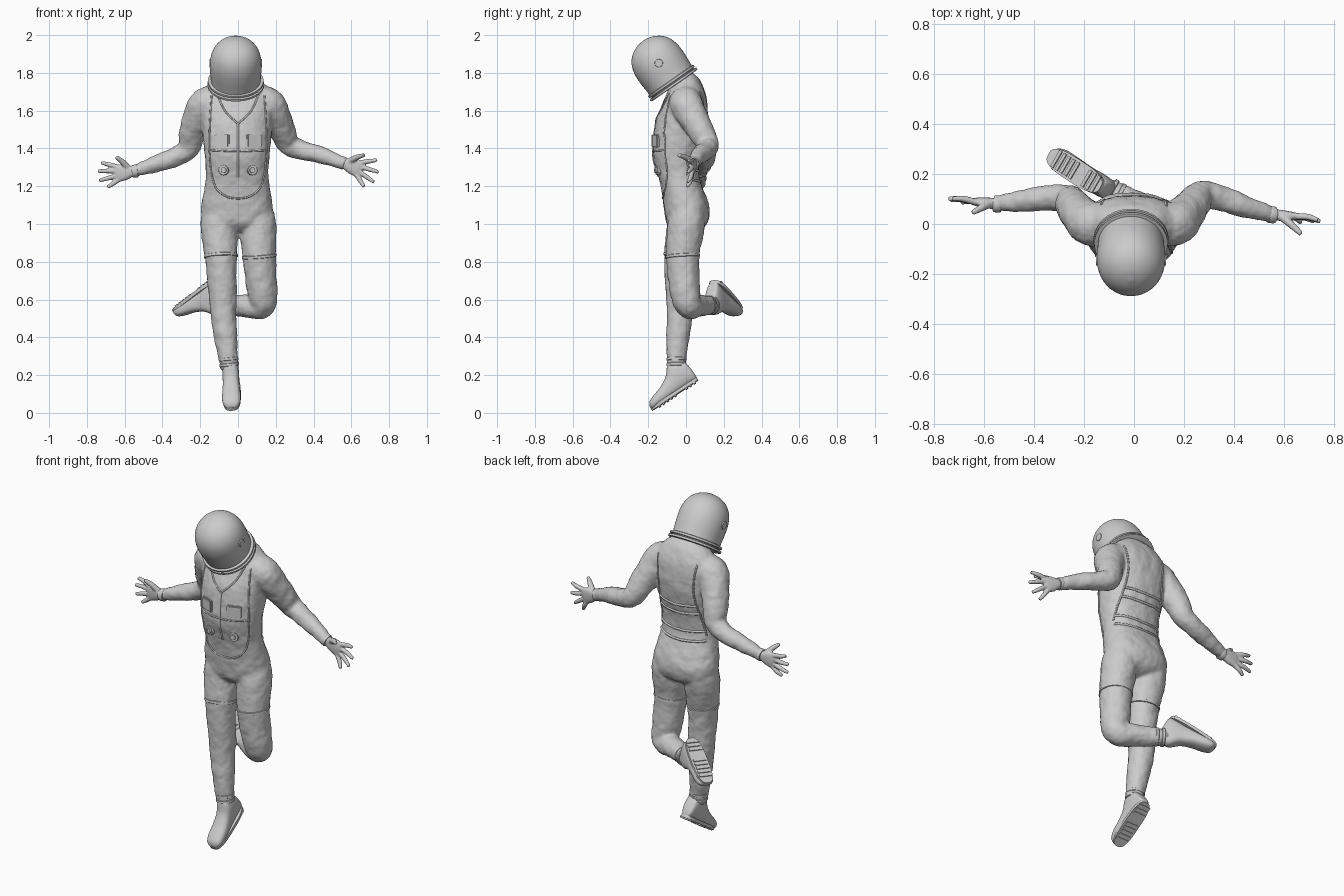
import bpy, bmesh, math
from mathutils import Vector as V, Matrix
from mathutils.bvhtree import BVHTree

if "Cube" in bpy.data.objects:
    bpy.data.objects.remove(bpy.data.objects["Cube"])

X = V((1, 0, 0))
Y = V((0, 1, 0))


def spline(rows, n=5):
    """Catmull-Rom resampling of rows of numbers."""
    p = [V(r) for r in rows]
    p = [p[0]] + p + [p[-1]]
    out = []
    for i in range(1, len(p) - 2):
        a, b, c, d = p[i - 1:i + 3]
        for k in range(n):
            t = k / n
            out.append(0.5 * (2 * b + (c - a) * t + (2 * a - 5 * b + 4 * c - d) * t * t
                              + (3 * b - a - 3 * c + d) * t ** 3))
    return out + [p[-2]]


def ring(c, a, b, e=2.0, n=32):
    pts = []
    for i in range(n):
        t = 2 * math.pi * i / n
        co, si = math.cos(t), math.sin(t)
        pts.append(c + a * math.copysign(abs(co) ** (2 / e), co)
                   + b * math.copysign(abs(si) ** (2 / e), si))
    return pts


def loft(bm, rings):
    vs = [[bm.verts.new(p) for p in r] for r in rings]
    n = len(vs[0])
    faces = [bm.faces.new((r[i], r[(i + 1) % n], s[(i + 1) % n], s[i]))
             for r, s in zip(vs, vs[1:]) for i in range(n)]
    faces += [bm.faces.new(vs[0]), bm.faces.new(vs[-1])]
    bmesh.ops.recalc_face_normals(bm, faces=faces)


def tube(bm, rows, n=5, sides=24):
    """Round limb along a path of (x, y, z, radius)."""
    pts = spline(rows, n)
    rings, side = [], None
    for i, p in enumerate(pts):
        t = (pts[min(i + 1, len(pts) - 1)] - pts[max(i - 1, 0)]).to_3d().normalized()
        side = side or t.orthogonal()
        side = (side - t * side.dot(t)).normalized()
        rings.append(ring(p.to_3d(), side * p[3], t.cross(side) * p[3], n=sides))
    loft(bm, rings)


def finish(bm, name, angle=40):
    me = bpy.data.meshes.new(name)
    bm.to_mesh(me)
    bm.free()
    me.shade_smooth()
    me.set_sharp_from_angle(angle=math.radians(angle))
    ob = bpy.data.objects.new(name, me)
    bpy.context.collection.objects.link(ob)
    return ob


def fuse(ob, voxel, smooth):
    m = ob.modifiers.new("fuse", 'REMESH')
    m.mode, m.voxel_size, m.use_smooth_shade = 'VOXEL', voxel, True
    s = ob.modifiers.new("relax", 'SMOOTH')
    s.factor, s.iterations = 0.5, smooth


def band(name, c, axis, r, h):
    axis = V(axis).normalized()
    a = axis.orthogonal().normalized()
    b = axis.cross(a)
    bm = bmesh.new()
    loft(bm, [ring(V(c) + axis * h * k, a * r * s, b * r * s)
              for k, s in ((-.5, .94), (-.35, 1), (.35, 1), (.5, .94))])
    return finish(bm, name)


# Suit: torso, arms and legs fused into one skin
bm = bmesh.new()
torso = [(1.80, -.02, .04, .06), (1.765, -.06, .07, .12), (1.715, -.09, .095, .17), (1.66, -.115, .11, .19),
         (1.56, -.155, .115, .19), (1.45, -.172, .10, .18), (1.35, -.172, .075, .17), (1.25, -.145, .07, .165),
         (1.15, -.125, .105, .18), (1.07, -.115, .125, .19), (1.0, -.10, .11, .17), (.96, -.06, .06, .1)]
loft(bm, [ring(V((-.005, (f + k) / 2, z)), X * w, Y * (k - f) / 2, 2.3) for z, f, k, w in spline(torso)])
limbs = {
    "right_arm": [(-.10, 0, 1.64, .085), (-.17, .0, 1.635, .088), (-.215, .035, 1.56, .078), (-.245, .075, 1.47, .068),
                  (-.262, .098, 1.40, .058), (-.33, .105, 1.355, .051), (-.43, .095, 1.32, .045), (-.55, .08, 1.28, .03)],
    "left_arm": [(.09, 0, 1.64, .085), (.16, .0, 1.635, .088), (.205, .04, 1.56, .078), (.24, .085, 1.48, .068),
                 (.272, .115, 1.42, .058), (.34, .105, 1.39, .051), (.44, .07, 1.365, .045), (.56, .035, 1.32, .03)],
    "right_leg": [(-.095, .005, 1.06, .095), (-.10, -.005, .98, .098), (-.09, -.03, .83, .086), (-.085, -.035, .70, .077),
                  (-.08, -.032, .6, .073), (-.077, -.035, .5, .067), (-.065, -.043, .4, .061), (-.053, -.05, .3, .052),
                  (-.045, -.05, .23, .047)],
    "left_leg": [(.095, .008, 1.06, .095), (.105, 0, .98, .098), (.112, -.018, .83, .088), (.122, -.01, .7, .083),
                 (.132, 0, .61, .077), (.12, .02, .565, .068), (.06, .048, .565, .062), (0, .08, .568, .056),
                 (-.07, .12, .57, .048), (-.115, .145, .57, .045)]}
for rows in limbs.values():
    tube(bm, rows)
suit = finish(bm, "suit")
fuse(suit, .008, 8)
tex = bpy.data.textures.new("cloth_folds", 'CLOUDS')
tex.noise_scale = .05
d = suit.modifiers.new("folds", 'DISPLACE')
d.texture, d.strength, d.mid_level = tex, .009, .45

# Helmet and neck ring, tilted forward
base, up = V((-.012, -.07, 1.745)), V((0, -.57, .82)).normalized()
back = up.cross(X) * -1
shell = [(.05, .10), (.0, .12), (-.005, .133), (.05, .138), (.10, .141), (.15, .139), (.2, .125),
         (.24, .095), (.266, .05), (.275, .002)]
bm = bmesh.new()
loft(bm, [ring(base + up * h, X * max(r, .002) * .97, back * max(r, .002), n=48) for h, r in spline(shell, 4)])
finish(bm, "helmet", 60)
for name, h, r, t in (("neck_ring_lower", -.008, .15, .016), ("neck_ring_upper", .012, .147, .016)):
    band(name, base + up * h, up, r, t)
for s in (-1, 1):
    band("helmet_pivot", base + up * .13 + X * s * .134, X, .022, .012)

# Gloves: flattened palm, four fingers and a thumb
def glove(name, wrist, knuckle, tips, thumb):
    wrist, knuckle = V(wrist), V(knuckle)
    axis = (knuckle - wrist).normalized()
    thick = (Y - axis * axis.y).normalized()
    wide = axis.cross(thick)
    if wide.z < 0:
        wide = -wide
    bm = bmesh.new()
    loft(bm, [ring(wrist.lerp(knuckle, t), wide * w, thick * h, 2.4, 20)
              for t, w, h in ((-.2, .026, .024), (.15, .028, .023), (.5, .042, .021), (.85, .047, .017), (1.05, .042, .012))])
    for tip, off in zip(tips, (.034, .012, -.012, -.034)):
        a, b = wrist.lerp(knuckle, .9) + wide * off, V(tip)
        mid = a.lerp(b, .55) + thick * .006
        tube(bm, [(*a, .0135), (*mid, .0125), (*b, .009)], 4, 12)
    a, b = wrist.lerp(knuckle, .3) + wide * .015, V(thumb)
    mid = a.lerp(b, .5) + wide * .006
    tube(bm, [(*a, .018), (*mid, .015), (*b, .010)], 4, 12)
    fuse(finish(bm, name), .0045, 3)
    band(name + "_cuff", wrist, axis, .034, .03)


glove("right_glove", (-.545, .08, 1.28), (-.645, .09, 1.268),
      [(-.725, .10, 1.325), (-.742, .10, 1.28), (-.735, .095, 1.23), (-.69, .085, 1.195)], (-.645, .045, 1.355))
glove("left_glove", (.55, .037, 1.325), (.648, .03, 1.29),
      [(.735, .015, 1.338), (.744, .01, 1.275), (.72, .01, 1.222), (.667, .005, 1.198)], (.668, -.04, 1.365))


# Boots: upper, sole and tread bars in an ankle-based frame
def boot(name, ankle, toe, down):
    o, f = V(ankle), V(toe).normalized()
    n = V(down)
    n = (n - f * n.dot(f)).normalized()
    s = f.cross(n)
    upper = [(-.058, .06, .105, .02), (-.048, .0, .118, .034), (-.015, -.04, .12, .042), (.03, -.04, .12, .044),
             (.075, .01, .12, .044), (.13, .042, .12, .048), (.185, .06, .12, .049), (.22, .075, .12, .04),
             (.235, .095, .115, .02)]
    bm = bmesh.new()
    loft(bm, [ring(o + f * u + n * (a + b) / 2, s * w, n * (b - a) / 2, 2.5, 24) for u, a, b, w in spline(upper, 4)])
    finish(bm, name, 60)
    bm = bmesh.new()
    loft(bm, [ring(o + f * .09 + n * k, f * .147, s * .048, 3, 40) for k in (.106, .124)])
    frame = Matrix((f, s, n)).transposed().to_4x4()
    for u in (-.03, -.005, .02, .09, .115, .14, .165, .19):
        bmesh.ops.create_cube(bm, size=1, matrix=Matrix.Translation(o + f * u + n * .124) @ frame
                              @ Matrix.Diagonal((.014, .074, .012, 1)))
    finish(bm, name + "_sole", 30)


boot("right_boot", (-.04, -.05, .245), (.0, -.83, -.55), (.05, .48, -.7))
boot("left_boot", (-.1125, .145, .568), (-.705, .456, -.54), (-.5, .22, .84))

# Thigh and ankle bands
band("right_thigh_band", (-.09, -.03, .83), (-.05, .15, 1), .090, .018)
band("left_thigh_band", (.112, -.018, .83), (-.08, -.06, 1), .092, .018)
for k in (0, .03):
    band("right_ankle_band", (-.046 - k * .15, -.05, .255 + k), (-.1, 0, 1), .052, .018)
    band("left_ankle_band", (-.09 + k, .132 - k * .57, .57), (-.86, .49, 0), .051, .018)

# Vest piping, projected onto the suit
bvh = BVHTree.FromObject(suit, bpy.context.evaluated_depsgraph_get())


def hit(x, z, side):
    return bvh.ray_cast(V((x, side, z)), V((0, -side, 0)))[0]


def piping(name, pts, side, r=.005):
    cu = bpy.data.curves.new(name, 'CURVE')
    cu.dimensions, cu.bevel_depth, cu.bevel_resolution, cu.use_fill_caps = '3D', r, 1, True
    pts = [p for p in (hit(q[0], q[1], side) for q in spline(pts, 6)) if p]
    sp = cu.splines.new('POLY')
    sp.points.add(len(pts) - 1)
    for q, p in zip(sp.points, pts):
        q.co = (*p, 1)
    bpy.context.collection.objects.link(bpy.data.objects.new(name, cu))


for m in (-1, 1):
    piping("vest_front_edge", [(m * x, z) for x, z in ((.14, 1.68), (.15, 1.5), (.15, 1.38), (.14, 1.27),
                                                      (.115, 1.19), (.06, 1.145), (0, 1.135))], -1)
    piping("vest_neckline", [(m * .11, 1.69), (m * .07, 1.6), (0, 1.53)], -1)
    piping("vest_back_edge", [(m * .13, 1.7), (m * .115, 1.55), (m * .13, 1.4), (m * .15, 1.26)], 1)
    # Chest dials and pouches
    c = hit(m * .075, 1.285, -1)
    band("chest_dial", c, (m * .3, -1, 0), .027, .02)
    band("chest_dial_cap", c - Y * .008, (m * .3, -1, 0), .015, .02)
    bm = bmesh.new()
    bmesh.ops.create_cube(bm, size=1, matrix=Matrix.Translation(hit(m * .085, 1.44, -1))
                          @ Matrix.Rotation(m * .35, 4, 'Z') @ Matrix.Diagonal((.08, .018, .07, 1)))
    bmesh.ops.bevel(bm, geom=bm.edges[:], offset=.005, segments=2, affect='EDGES')
    finish(bm, "chest_pouch")
piping("front_zip", [(0, 1.53), (0, 1.4), (0, 1.25)], -1, .006)
for z, w in ((1.45, .12), (1.40, .13), (1.29, .145), (1.235, .15)):
    piping("back_strap", [(-w, z), (0, z - .01), (w, z)], 1, .007)
piping("chest_strap", [(-.15, 1.39), (0, 1.385), (.15, 1.39)], -1)
